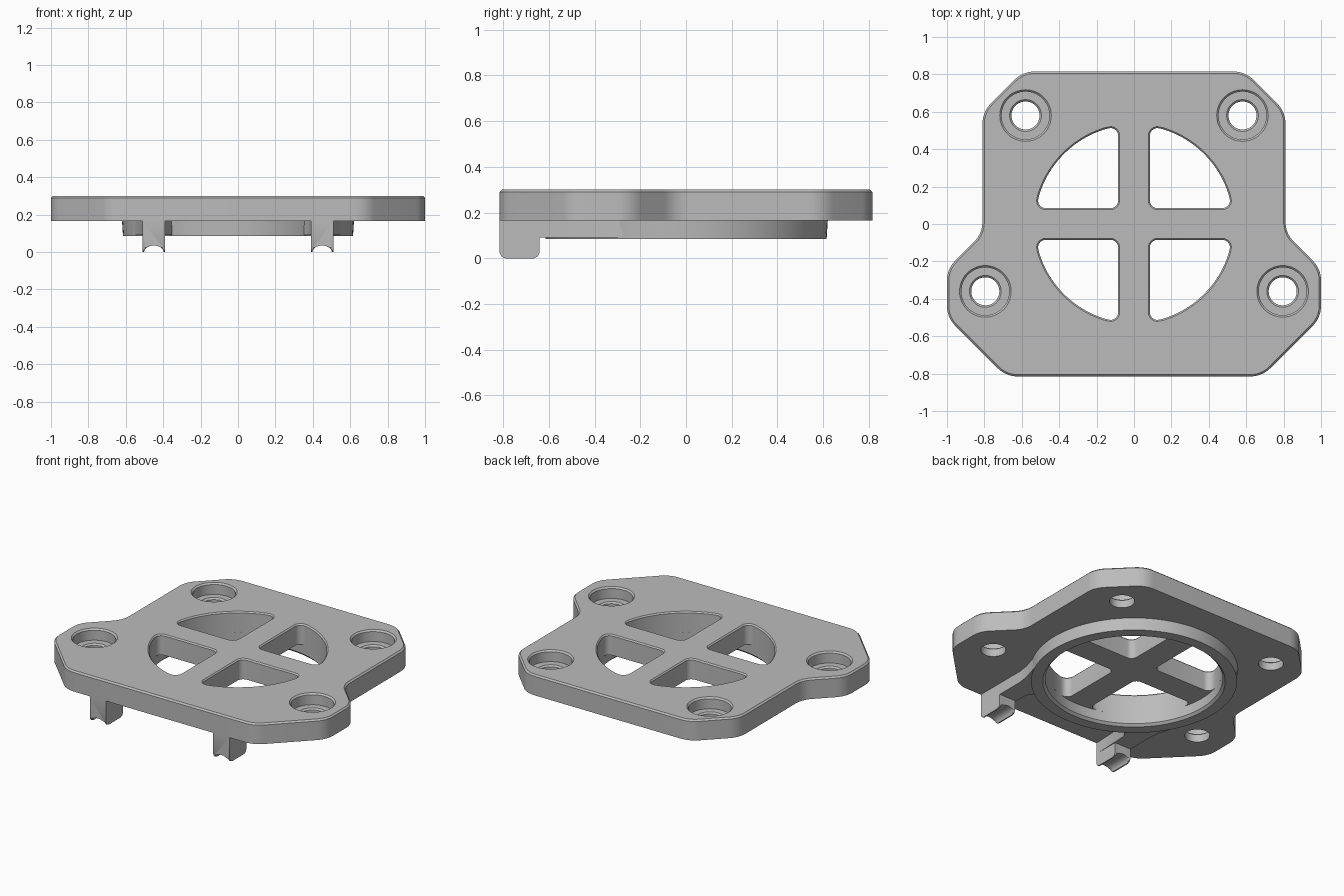
import bpy, bmesh, math
from mathutils import Vector

cube = bpy.data.objects.get("Cube")
if cube:
    bpy.data.objects.remove(cube, do_unlink=True)

grey = bpy.data.materials.new("light_grey")
grey.use_nodes = True
grey.diffuse_color = (0.5, 0.5, 0.5, 1)
grey.node_tree.nodes["Principled BSDF"].inputs["Base Color"].default_value = (0.5, 0.5, 0.5, 1)

BASE, TOP = 0.165, 0.30


def loft(name, layers, closed=False):
    """Skin a list of equal-length 3D loops; cap the ends or join them in a ring."""
    bm = bmesh.new()
    loops = [[bm.verts.new(p) for p in layer] for layer in layers]
    n = len(loops[0])
    pairs = list(zip(loops, loops[1:]))
    if closed:
        pairs.append((loops[-1], loops[0]))
    else:
        bm.faces.new(loops[0][::-1])
        bm.faces.new(loops[-1])
    for a, b in pairs:
        for i in range(n):
            j = (i + 1) % n
            bm.faces.new((a[i], a[j], b[j], b[i]))
    bmesh.ops.recalc_face_normals(bm, faces=bm.faces)
    mesh = bpy.data.meshes.new(name)
    bm.to_mesh(mesh)
    bm.free()
    mesh.materials.append(grey)
    ob = bpy.data.objects.new(name, mesh)
    bpy.context.collection.objects.link(ob)
    return ob


def fillet(corners, steps=7):
    """Round the (x, y, radius) corners of a polygon."""
    out = []
    for i, (x, y, r) in enumerate(corners):
        p = Vector((x, y))
        if r == 0:
            out.append(p)
            continue
        a = (Vector(corners[i - 1][:2]) - p).normalized()
        b = (Vector(corners[(i + 1) % len(corners)][:2]) - p).normalized()
        half = a.angle(b) / 2
        centre = p + (a + b).normalized() * r / math.sin(half)
        start = p + a * r / math.tan(half) - centre
        end = p + b * r / math.tan(half) - centre
        for k in range(steps + 1):
            v = start.lerp(end, k / steps)
            # even angular steps along the arc
            t = k / steps
            w = start.angle(end)
            v = (start * math.sin((1 - t) * w) + end * math.sin(t * w)) / math.sin(w)
            out.append(centre + v)
    return out


def offset(points, d):
    """Move a counter-clockwise outline outwards by d."""
    out = []
    for i, p in enumerate(points):
        t = (points[(i + 1) % len(points)] - points[i - 1]).normalized()
        out.append(p + Vector((t.y, -t.x)) * d)
    return out


def level(points, z):
    return [(p.x, p.y, z) for p in points]


def circle(r, z, cx=0, cy=0, n=64):
    return [(cx + r * math.cos(math.tau * i / n), cy + r * math.sin(math.tau * i / n), z)
            for i in range(n)]


def cut(target, cutter):
    mod = target.modifiers.new("cut", 'BOOLEAN')
    mod.operation, mod.solver, mod.object = 'DIFFERENCE', 'EXACT', cutter
    bpy.context.view_layer.objects.active = target
    bpy.ops.object.modifier_apply(modifier=mod.name)
    bpy.data.objects.remove(cutter, do_unlink=True)


# Plate with a chamfered top edge
right = [(0.685, -0.815, 0.15), (1.0, -0.50, 0.15), (1.0, -0.24, 0.15),
         (0.81, -0.05, 0.15), (0.81, 0.60, 0.15), (0.595, 0.815, 0.15)]
outline = fillet(right + [(-x, y, r) for x, y, r in reversed(right)])
plate = loft("plate", [level(outline, BASE), level(outline, TOP - 0.01),
                       level(offset(outline, -0.01), TOP)])

# Four quarter-round openings, leaving a cross
arm, radius = 0.085, 0.53
reach = math.sqrt(radius ** 2 - arm ** 2)
corners = [(arm, arm, 0.04), (reach, arm, 0.04)]
corners += [(radius * math.cos(math.radians(a)), radius * math.sin(math.radians(a)), 0)
            for a in range(17, 74, 4)]
corners.append((arm, reach, 0.04))
quarter = fillet(corners)
for sx in (1, -1):
    for sy in (1, -1):
        layers = [level(quarter, 0.1), level(quarter, TOP - 0.008),
                  level(offset(quarter, 0.016), TOP + 0.008)]
        cut(plate, loft("opening_cutter", [[(x * sx, y * sy, z) for x, y, z in l] for l in layers]))

# Counterbored screw holes
bore = [(0.075, 0.1), (0.075, 0.215), (0.085, 0.225), (0.128, 0.225),
        (0.128, TOP - 0.01), (0.148, TOP + 0.01)]
for sx in (1, -1):
    for cx, cy in ((0.58, 0.58), (0.795, -0.36)):
        cut(plate, loft("screw_cutter", [circle(r, z, cx * sx, cy, 48) for r, z in bore]))

# Ring under the plate
ring_profile = [(0.53, BASE), (0.53, 0.10), (0.545, 0.085), (0.615, 0.085), (0.62, BASE)]
parts = [plate, loft("under_ring", [circle(r, z, n=96) for r, z in ring_profile], closed=True)]

# Arms flowing into the ring, and saddle-footed legs at the front
arm_shape = [(0.39, -0.80), (0.51, -0.80), (0.51, -0.45), (0.52, -0.38), (0.55, -0.28),
             (0.42, -0.40), (0.35, -0.50), (0.38, -0.55)]
leg_shape = [(0.51, BASE), (0.39, BASE), (0.39, 0), (0.398, 0)]
leg_shape += [(0.45 - 0.052 * math.cos(math.pi * k / 12), 0.035 * math.sin(math.pi * k / 12))
              for k in range(1, 12)]
leg_shape += [(0.502, 0), (0.51, 0)]
rounding = [(-0.815, 0.025), (-0.807, 0.008), (-0.79, 0), (-0.665, 0), (-0.648, 0.008), (-0.64, 0.025)]
for side, s in (("left", 1), ("right", -1)):
    parts.append(loft(side + "_arm", [[(s * x, y, z) for x, y in arm_shape] for z in (0.09, BASE)]))
    parts.append(loft(side + "_leg", [[(s * x, y, max(z, lift)) for x, z in leg_shape]
                                      for y, lift in rounding]))

# Smooth the rounded walls, keep edges crisp
bpy.ops.object.select_all(action='DESELECT')
for ob in parts:
    ob.select_set(True)
bpy.context.view_layer.objects.active = plate
bpy.ops.object.shade_smooth_by_angle(angle=math.radians(30))
